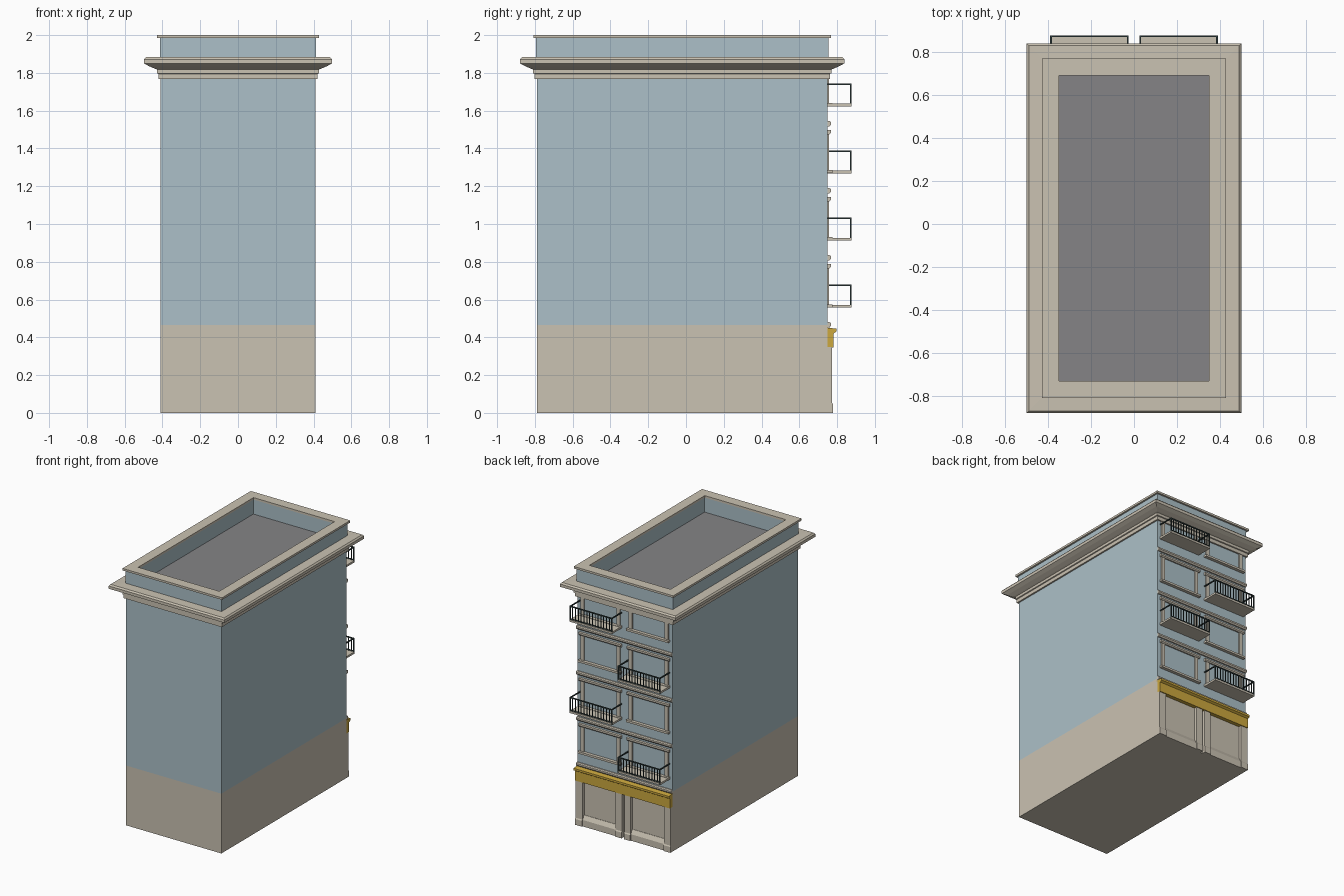
import bpy, bmesh
from mathutils import Vector

cube = bpy.data.objects.get("Cube")
if cube:
    bpy.data.objects.remove(cube, do_unlink=True)


def material(name, rgb):
    lin = [((c / 255 + 0.055) / 1.055) ** 2.4 for c in rgb] + [1]
    m = bpy.data.materials.new(name)
    m.use_nodes = True
    m.diffuse_color = lin
    m.node_tree.nodes["Principled BSDF"].inputs["Base Color"].default_value = lin
    return m


BLUE = material("blue_render", (172, 192, 200))
STONE = material("beige_stone", (202, 194, 178))
ROOF = material("grey_roof", (133, 132, 134))
GLASS = material("teal_glass", (92, 162, 160))
GOLD = material("gold_sign", (204, 168, 62))
IRON = material("dark_iron", (48, 62, 62))
WOOD = material("brown_frame", (150, 130, 114))

HALF, REAR, FACE = 0.41, -0.79, 0.75      # body half width, blank end, street face
BAY, WIN = 0.207, 0.14                    # bay centre, window half width
STOREY = 0.355
FLOORS = [0.56 + STOREY * i for i in range(4)]


def finish(name, bm, *mats):
    bmesh.ops.recalc_face_normals(bm, faces=bm.faces)
    me = bpy.data.meshes.new(name)
    bm.to_mesh(me)
    bm.free()
    for m in mats:
        me.materials.append(m)
    ob = bpy.data.objects.new(name, me)
    bpy.context.collection.objects.link(ob)
    return ob


def add_box(bm, x0, x1, y0, y1, z0, z1):
    vs = bmesh.ops.create_cube(bm, size=1)["verts"]
    for v in vs:
        v.co = Vector((x1 if v.co.x > 0 else x0, y1 if v.co.y > 0 else y0,
                       z1 if v.co.z > 0 else z0))


def boxes(name, mat, *specs):
    bm = bmesh.new()
    for s in specs:
        add_box(bm, *s)
    return finish(name, bm, mat)


def moulding(name, mat, x0, x1, profile):
    """Profile of (projection, z) points run along x on the street face."""
    bm = bmesh.new()
    f = bm.faces.new([bm.verts.new((x0, FACE + p, z)) for p, z in profile])
    ext = bmesh.ops.extrude_face_region(bm, geom=[f], use_keep_orig=True)["geom"]
    bmesh.ops.translate(bm, vec=(x1 - x0, 0, 0),
                        verts=[v for v in ext if isinstance(v, bmesh.types.BMVert)])
    return finish(name, bm, mat)


def ring(name, mat, profile):
    """Profile of (outward offset, z) points run round the body with mitred corners."""
    bm = bmesh.new()
    loops = []
    for o, z in profile:
        x, a, b = HALF + o, REAR - o, FACE + o
        loops.append([bm.verts.new(p) for p in
                      ((-x, a, z), (x, a, z), (x, b, z), (-x, b, z))])
    for i, lo in enumerate(loops):
        hi = loops[(i + 1) % len(loops)]
        for k in range(4):
            n = (k + 1) % 4
            bm.faces.new((lo[k], lo[n], hi[n], hi[k]))
    return finish(name, bm, mat)


# Body: stone base, blue storeys, recessed glazed openings on the street face
SHOP = (0.085, 0.342)
openings = [SHOP] + [(f + 0.015, min(f + 0.205, 1.768)) for f in FLOORS]
bm = bmesh.new()
add_box(bm, -HALF, HALF, REAR, FACE, 0, 1.78)


def cut(co, no):
    bmesh.ops.bisect_plane(bm, geom=bm.verts[:] + bm.edges[:] + bm.faces[:],
                           plane_co=co, plane_no=no, dist=1e-5)


for z in [0.465] + [z for pair in openings for z in pair]:
    cut((0, 0, z), (0, 0, 1))
for s in (-1, 1):
    for e in (-WIN, WIN):
        cut((s * BAY + e, 0, 0), (1, 0, 0))
panes = []
for f in bm.faces:
    c = f.calc_center_median()
    f.material_index = 1 if c.z < 0.465 else 0
    if (c.y > FACE - 0.001 and abs(abs(c.x) - BAY) < WIN
            and any(a < c.z < b for a, b in openings)):
        panes.append(f)
new = bmesh.ops.extrude_face_region(bm, geom=panes)["geom"]
bmesh.ops.translate(bm, vec=(0, -0.025, 0),
                    verts=[v for v in new if isinstance(v, bmesh.types.BMVert)])
for f in new:
    if isinstance(f, bmesh.types.BMFace):
        f.material_index = 2
finish("building_body", bm, BLUE, STONE, GLASS)

# Main cornice, parapet, coping and roof deck
ring("main_cornice", STONE, [
    (-0.03, 1.768), (0.012, 1.768), (0.012, 1.795), (0.019, 1.798), (0.019, 1.818),
    (0.03, 1.822), (0.06, 1.835), (0.088, 1.85), (0.088, 1.872), (0.078, 1.883),
    (-0.03, 1.885)])
ring("parapet_wall", BLUE, [(0.004, 1.86), (0.004, 1.986), (-0.058, 1.986), (-0.058, 1.86)])
ring("parapet_coping", STONE, [(0.018, 1.984), (0.018, 2.0), (-0.061, 2.0), (-0.061, 1.984)])
boxes("roof_deck", ROOF, (-0.353, 0.353, -0.733, 0.693, 1.84, 1.87))

# String course at the foot of every upper storey
for i, f in enumerate(FLOORS):
    z = f - 0.108
    moulding(f"string_course_{i + 1}", STONE, -HALF, HALF,
             [(-0.01, z), (0.01, z), (0.018, z + 0.01), (0.018, z + 0.022),
              (0.01, z + 0.028), (-0.01, z + 0.028)])

# Window joinery, surrounds, sills and lintels
for s, side in ((1, "left"), (-1, "right")):
    cx = s * BAY
    a, b = cx - WIN, cx + WIN
    for i, (z0, z1) in enumerate(openings):
        t, y0, y1 = 0.011, FACE - 0.03, FACE - 0.012
        zt = z0 + 0.7 * (z1 - z0)
        boxes(f"window_frame_{side}_{i}", WOOD,
              (a, a + t, y0, y1, z0, z1), (b - t, b, y0, y1, z0, z1),
              (a, b, y0, y1, z0, z0 + t), (a, b, y0, y1, z1 - t, z1),
              (cx - t / 2, cx + t / 2, y0, y1, z0, z1),
              (a, b, y0, y1, zt - t / 2, zt + t / 2))
        if i == 0:
            continue
        boxes(f"window_surround_{side}_{i}", STONE,
              (a - 0.03, a, FACE - 0.02, FACE + 0.008, z0, z1),
              (b, b + 0.03, FACE - 0.02, FACE + 0.008, z0, z1))
        boxes(f"window_sill_{side}_{i}", STONE,
              (cx - 0.182, cx + 0.182, FACE - 0.02, FACE + 0.025, z0 - 0.016, z0))
        if i < 4:
            moulding(f"window_lintel_{side}_{i}", STONE, cx - 0.182, cx + 0.182,
                     [(-0.01, z1), (0.01, z1), (0.017, z1 + 0.008),
                      (0.017, z1 + 0.022), (-0.01, z1 + 0.024)])

    # Shopfront pilasters, bases and stall riser
    for label, p, q in (("outer", 0.35, HALF), ("inner", 0.01, 0.065)):
        x0, x1 = sorted((s * p, s * q))
        boxes(f"shop_pilaster_{label}_{side}", STONE,
              (x0, x1, FACE - 0.02, FACE + 0.023, 0, 0.348))
        moulding(f"pilaster_base_{label}_{side}", STONE, x0, x1,
                 [(-0.01, 0), (0.028, 0), (0.028, 0.045), (0.022, 0.055), (-0.01, 0.055)])
    x0, x1 = sorted((s * 0.065, s * 0.35))
    moulding(f"stall_riser_{side}", STONE, x0, x1,
             [(-0.01, 0), (0.02, 0), (0.02, 0.05), (0.003, 0.082), (-0.01, 0.082)])

# Gold sign board over the shopfront
moulding("sign_board", GOLD, -HALF, HALF,
         [(-0.01, 0.345), (0.03, 0.345), (0.03, 0.42), (0.046, 0.43),
          (0.046, 0.446), (-0.01, 0.452)])

# Balconies on alternating bays
for i, f in enumerate(FLOORS):
    cx = BAY if i % 2 else -BAY
    a, b, out, top = cx - 0.182, cx + 0.182, 0.875, f + 0.12
    boxes(f"balcony_slab_{i + 1}", STONE, (a, b, FACE - 0.01, out, f - 0.003, f + 0.012))
    t = 0.008
    bars = [(a, b, out - t, out, top - t, top),
            (a, b, out - t, out, f + 0.016, f + 0.021)]
    for x in (a, b - t):
        bars.append((x, x + t, FACE, out, top - t, top))
        bars.append((x, x + t, out - t, out, f, top))
    n = 15
    for k in range(1, n):
        x = a + (b - a) * k / n
        bars.append((x - 0.0025, x + 0.0025, out - 0.006, out - 0.001, f + 0.01, top - t))
    boxes(f"balcony_railing_{i + 1}", IRON, *bars)
